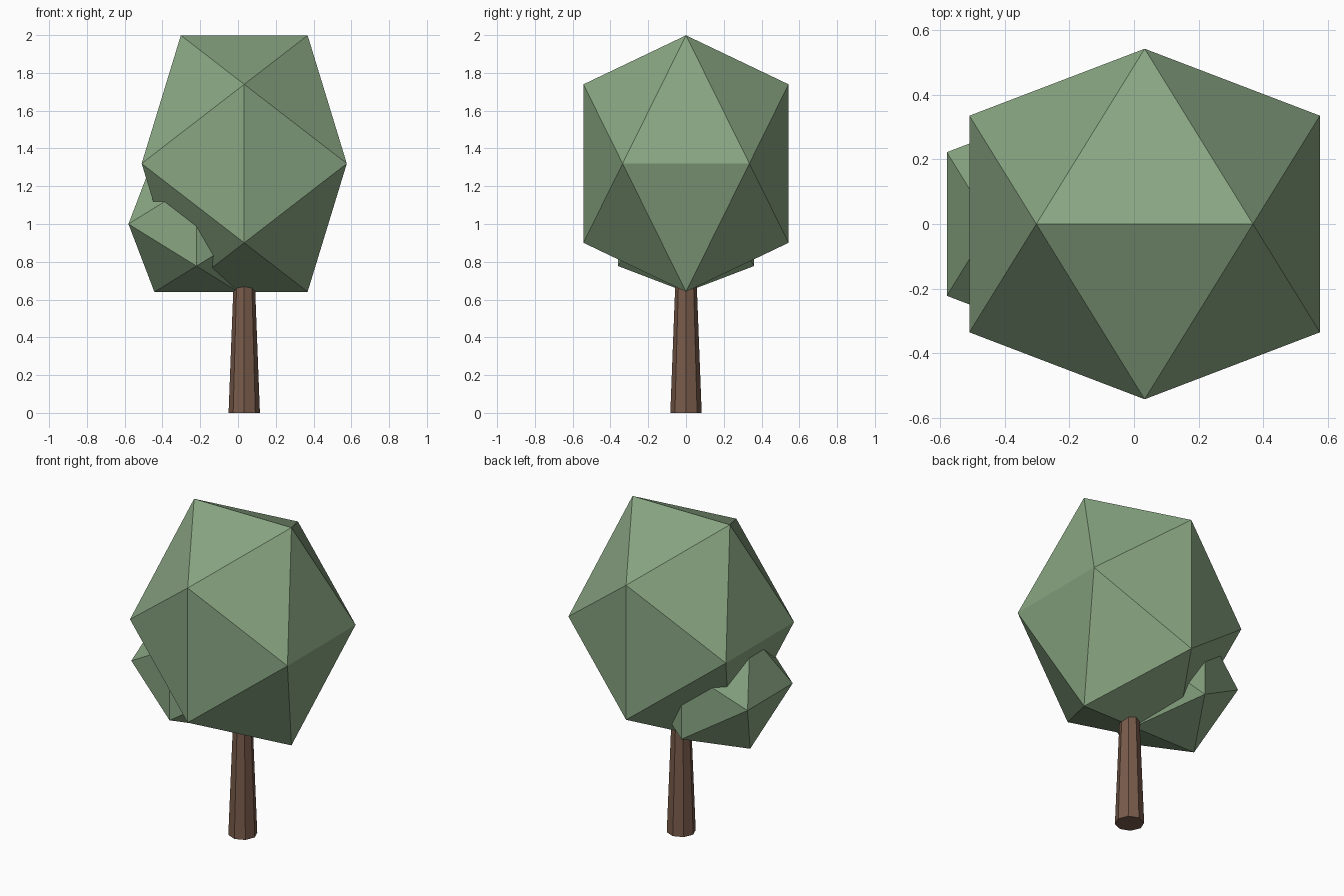
import bpy
import bmesh
import math

if "Cube" in bpy.data.objects:
    bpy.data.objects.remove(bpy.data.objects["Cube"])


def material(name, color):
    m = bpy.data.materials.new(name)
    m.diffuse_color = (*color, 1)
    m.use_nodes = True
    m.node_tree.nodes["Principled BSDF"].inputs["Base Color"].default_value = m.diffuse_color
    return m


def add_object(name, bm, mat, location):
    bmesh.ops.recalc_face_normals(bm, faces=bm.faces)
    mesh = bpy.data.meshes.new(name)
    bm.to_mesh(mesh)
    bm.free()
    mesh.materials.append(mat)
    obj = bpy.data.objects.new(name, mesh)
    obj.location = location
    bpy.context.collection.objects.link(obj)


def foliage(name, mat, location, radius, stretch):
    """Icosahedron with edges along the axes: hull of three golden rectangles."""
    phi = (1 + math.sqrt(5)) / 2
    a = radius / phi
    bm = bmesh.new()
    for s in (-1, 1):
        for t in (-1, 1):
            bm.verts.new((s * a, 0, t * radius * stretch))
            bm.verts.new((0, s * radius, t * a * stretch))
            bm.verts.new((s * radius, t * a, 0))
    bmesh.ops.convex_hull(bm, input=bm.verts)
    add_object(name, bm, mat, location)


leaf_green = material("leaf green", (0.25, 0.38, 0.225))
bark_brown = material("bark brown", (0.19, 0.105, 0.07))

# Crown and the smaller side clump
foliage("crown", leaf_green, (0.033, 0, 1.32), 0.543, 1.25)
foliage("side_clump", leaf_green, (-0.22, 0, 1.0), 0.36, 1.0)

# Tapered eight-sided trunk reaching into the crown
trunk = bmesh.new()
bmesh.ops.create_cone(trunk, cap_ends=True, segments=8,
                      radius1=0.083, radius2=0.05, depth=0.86)
add_object("trunk", trunk, bark_brown, (0.033, 0, 0.43))
